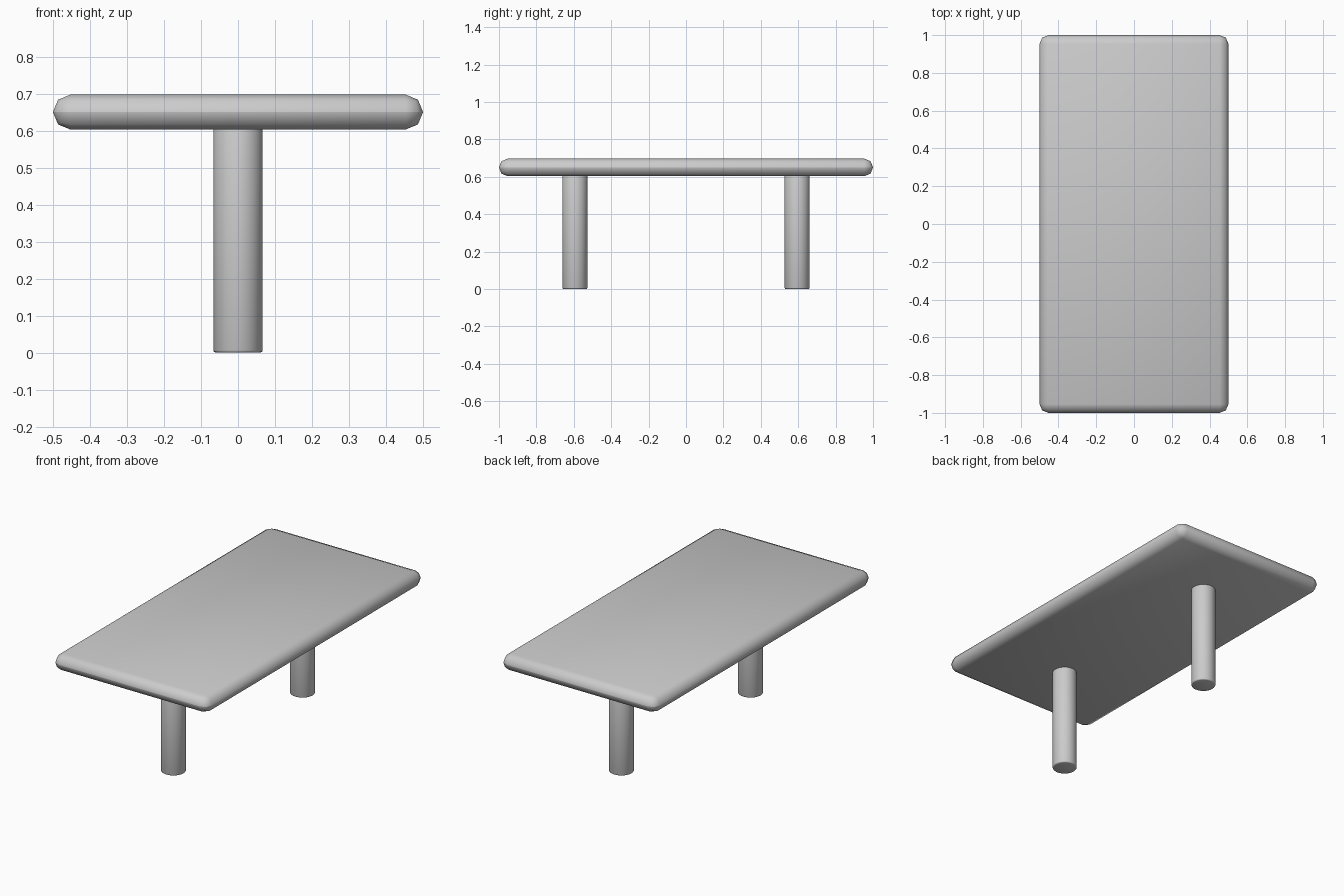
import bpy
from math import radians

if "Cube" in bpy.data.objects:
    bpy.data.objects.remove(bpy.data.objects["Cube"])


def finish(obj, name, width, segments, angle):
    """Name a part, round its edges and shade it."""
    obj.name = name
    bevel = obj.modifiers.new("rounding", 'BEVEL')
    bevel.width = width
    bevel.segments = segments
    bevel.limit_method = 'ANGLE'
    bevel.angle_limit = radians(40)
    bpy.ops.object.modifier_apply(modifier=bevel.name)
    bpy.ops.object.shade_smooth_by_angle(angle=radians(angle))


# Tabletop: thin slab with a coarse two-step rounded rim
BOTTOM, TOP = 0.603, 0.697
bpy.ops.mesh.primitive_cube_add(size=1, location=(0, 0, (BOTTOM + TOP) / 2))
slab = bpy.context.object
slab.scale = (1.0, 2.0, TOP - BOTTOM)
bpy.ops.object.transform_apply(location=False, rotation=False, scale=True)
finish(slab, "tabletop", 0.0465, 2, 50)

# Two round legs on the centre line, reaching just into the slab
LEG_TOP = BOTTOM + 0.012
for name, y in (("front_leg", -0.594), ("back_leg", 0.594)):
    bpy.ops.mesh.primitive_cylinder_add(
        vertices=32, radius=0.0667, depth=LEG_TOP, location=(0, y, LEG_TOP / 2))
    finish(bpy.context.object, name, 0.006, 2, 50)
